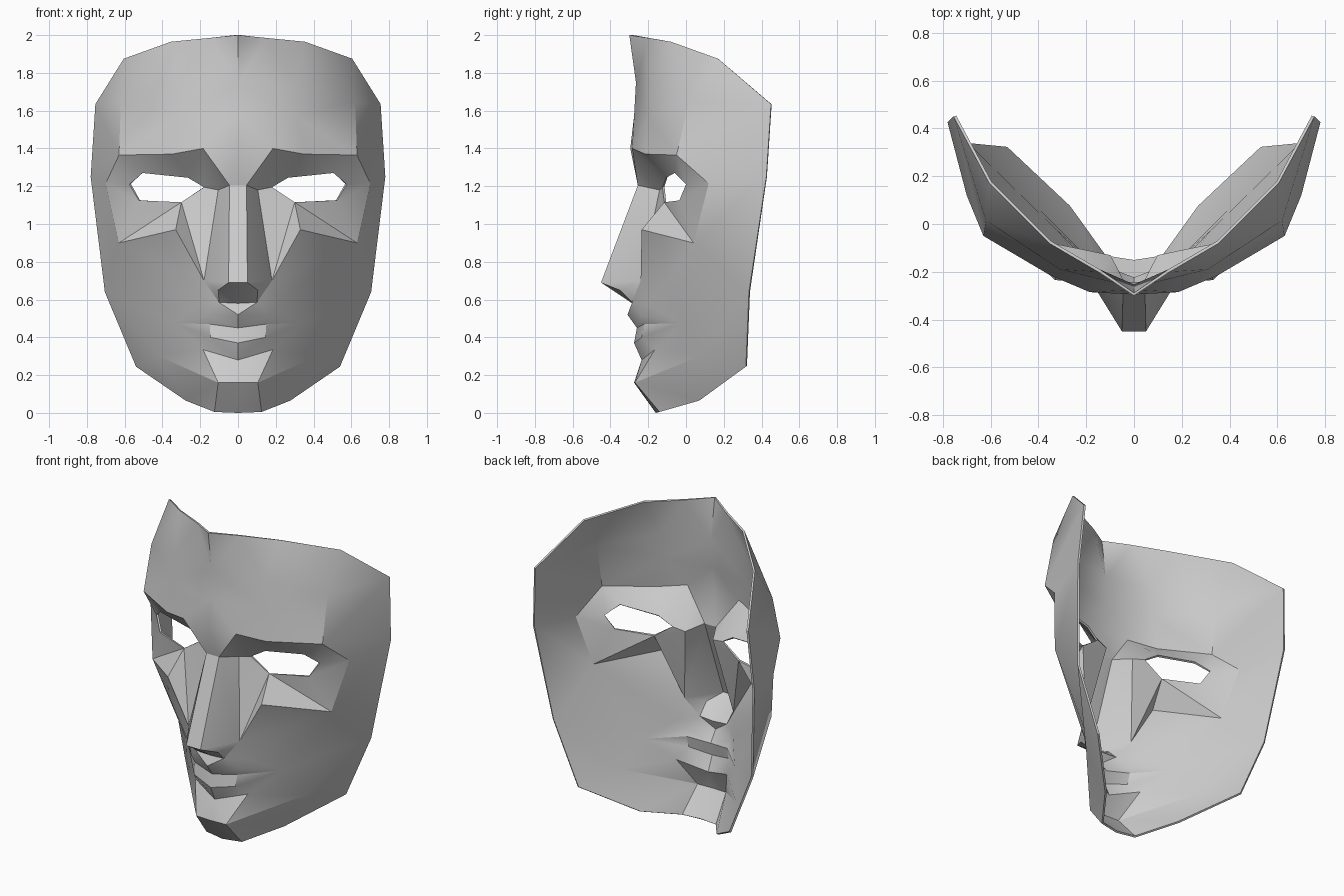
import bpy, bmesh, math
from mathutils import Vector

if "Cube" in bpy.data.objects:
    bpy.data.objects.remove(bpy.data.objects["Cube"])

bm = bmesh.new()


def vec(*pts):
    return [Vector(p) for p in pts]


def tri(a, b, c):
    bm.faces.new([bm.verts.new(p) for p in (a, b, c)])


def strip(a, b):
    """Join two feature lines with triangles, always taking the shorter diagonal."""
    i = j = 0
    while i < len(a) - 1 or j < len(b) - 1:
        go_a = j == len(b) - 1 or (
            i < len(a) - 1 and (a[i + 1] - b[j]).length < (a[i] - b[j + 1]).length)
        p = a[i + 1] if go_a else b[j + 1]
        if (a[i] - b[j]).length > 1e-4 and (p - a[i]).length > 1e-4 and (p - b[j]).length > 1e-4:
            tri(a[i], b[j], p)
        if go_a:
            i += 1
        else:
            j += 1


# Outer rim: top edge, then side and jaw edge
top = vec((0, -.30, 2.0), (.15, -.20, 1.985), (.355, -.08, 1.965), (.605, .17, 1.875), (.755, .45, 1.635))
rim, jaw, jaw_low, chin_side = vec((.78, .425, 1.25), (.705, .333, .64), (.54, .317, .245), (.277, .07, .065))

# Forehead and brow lines
temple, eye_side, cheek = vec((.62, .015, 1.645), (.70, .12, 1.215), (.63, .04, .90))
fore_hi = vec((0, -.265, 1.75), (.31, -.19, 1.745)) + [temple]
fore_lo = vec((0, -.275, 1.57), (.31, -.20, 1.57)) + [temple]
brow = vec((0, -.295, 1.40), (.185, -.285, 1.40), (.35, -.215, 1.37), (.63, -.05, 1.365))

# Eye opening
inner, up_in, up_out, outer, lo_out, lo_in = vec(
    (.18, -.125, 1.195), (.265, -.105, 1.245), (.505, -.06, 1.27),
    (.575, 0, 1.21), (.525, -.035, 1.125), (.30, -.115, 1.115))

# Nose lines
bridge = vec((0, -.255, 1.205), (.045, -.255, 1.205), (.105, -.14, 1.18))
tip = vec((0, -.45, .69), (.05, -.45, .69), (.105, -.35, .65), (.18, -.24, .70))
base = vec((0, -.285, .58), (.10, -.285, .585)) + tip[-1:]
wing = tip[-1]
cheekbone = Vector((.33, -.235, .97))

# Mouth and chin lines
lip_top = Vector((.205, -.20, .57))
corner = Vector((.335, -.03, .475))
lips = [vec((0, -.31, .52), (.165, -.235, .515)),
        vec((0, -.26, .45), (.15, -.22, .47)),
        vec((0, -.275, .37), (.145, -.235, .40)),
        vec((0, -.235, .28), (.185, -.165, .335))]
chin = vec((0, -.275, .16), (.105, -.27, .16))
chin_low = vec((0, -.16, 0), (.125, -.14, .005))
jaw_mid = Vector((.42, .07, .30))

# Forehead
strip(top, fore_hi)
strip(fore_hi, fore_lo)
strip(fore_lo, brow)

# Side of the head
strip([top[-1], rim, jaw], [temple, brow[-1], eye_side, cheek])
tri(brow[-1], eye_side, outer)

# Eye socket above and below the opening
strip(brow, bridge + [inner, up_in, up_out, outer])
tri(bridge[2], inner, lo_in)
tri(bridge[2], lo_in, wing)
tri(wing, lo_in, cheekbone)
tri(cheekbone, lo_in, cheek)
strip([lo_in, lo_out, outer], [cheek, eye_side])
tri(wing, cheekbone, cheek)

# Nose: ridge, flank and underside
for a, b, c in ((bridge[0], tip[0], tip[1]), (bridge[0], tip[1], bridge[1]),
                (bridge[1], tip[1], wing), (bridge[1], wing, bridge[2]), (tip[1], tip[2], wing)):
    tri(a, b, c)
strip(tip, base)

# Lips
strip(base, lips[0] + [lip_top])
tri(lip_top, lips[0][1], corner)
for a, b in zip(lips, lips[1:]):
    strip(a + [corner], b + [corner])

# Chin
strip(lips[3], chin)
strip(chin, chin_low)
tri(chin[1], chin_low[1], chin_side)

# Lower cheek and jaw, as two fans
for a, b in zip([wing, lip_top, corner], [lip_top, corner, jaw]):
    tri(a, b, cheek)
ring = [jaw, corner, lips[3][1], chin[1], chin_side, jaw_low, jaw]
for a, b in zip(ring, ring[1:]):
    tri(a, b, jaw_mid)

# Weld the parts and face them forward
bmesh.ops.remove_doubles(bm, verts=bm.verts, dist=.0005)
bmesh.ops.recalc_face_normals(bm, faces=bm.faces)
if sum(f.normal.y * f.calc_area() for f in bm.faces) > 0:
    bmesh.ops.reverse_faces(bm, faces=bm.faces)
mesh = bpy.data.meshes.new("face_mask")
bm.to_mesh(mesh)
bm.free()
mask = bpy.data.objects.new("face_mask", mesh)
bpy.context.collection.objects.link(mask)
bpy.context.view_layer.objects.active = mask
mask.select_set(True)

# Mirror to a full mask and give it a thin shell
mirror = mask.modifiers.new("mirror", 'MIRROR')
mirror.use_clip = True
shell = mask.modifiers.new("shell", 'SOLIDIFY')
shell.thickness = .012
shell.offset = -1
for name in ("mirror", "shell"):
    bpy.ops.object.modifier_apply(modifier=name)
bpy.ops.object.shade_smooth_by_angle(angle=math.radians(30))
